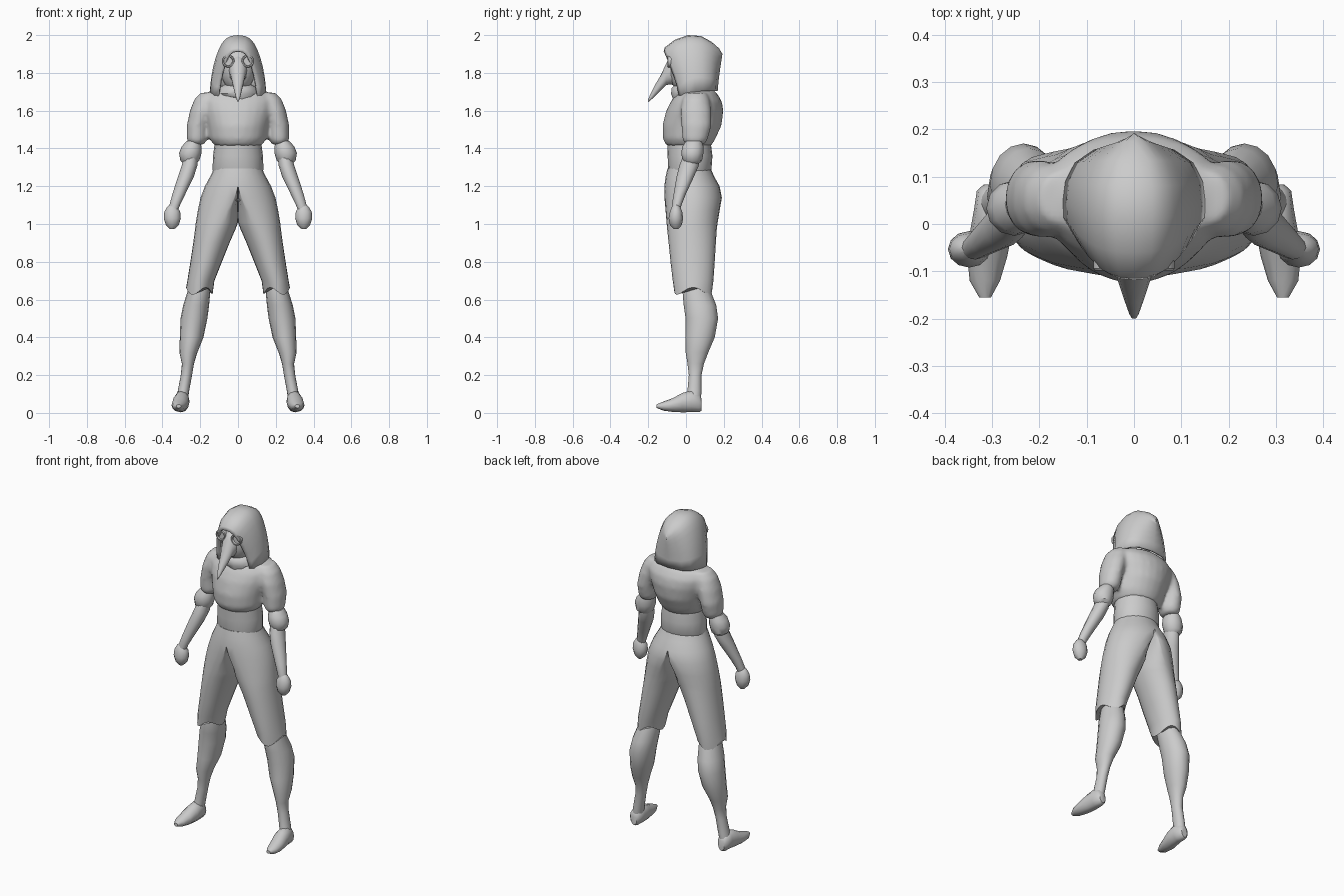
import bpy, bmesh, math
from mathutils import Vector

grey = bpy.data.materials.new("plain grey")
grey.diffuse_color = (0.6, 0.6, 0.6, 1)


def finish(name, bm, mirror=False, angle=40, fuse=False):
    """Turn a bmesh into a smooth-shaded object, mirrored across x if asked."""
    bmesh.ops.remove_doubles(bm, verts=bm.verts, dist=1e-4)
    inner = [f for f in bm.faces if mirror and all(abs(v.co.x) < 1e-4 for v in f.verts)]
    bmesh.ops.delete(bm, geom=inner, context='FACES')
    bmesh.ops.recalc_face_normals(bm, faces=bm.faces)
    me = bpy.data.meshes.new(name)
    bm.to_mesh(me)
    bm.free()
    me.materials.append(grey)
    ob = bpy.data.objects.new(name, me)
    bpy.context.collection.objects.link(ob)
    bpy.context.view_layer.objects.active = ob
    ob.select_set(True)
    bpy.ops.object.shade_smooth_by_angle(angle=math.radians(angle))
    ob.select_set(False)
    if mirror:
        ob.modifiers.new("mirror", 'MIRROR').merge_threshold = 0.001
    if fuse:
        rm = ob.modifiers.new("fuse", 'REMESH')
        rm.mode, rm.voxel_size, rm.use_smooth_shade = 'VOXEL', 0.012, True
        sm = ob.modifiers.new("relax", 'SMOOTH')
        sm.factor, sm.iterations = 0.5, 5
    return ob


def loft(bm, rings, axis='z', n=16, jag=0.0):
    """Rings are (level, u0, u1, v0, v1[, u centre]); u is x, v is y (axis z) or z (axis y)."""
    loops = []
    for i, (a, u0, u1, v0, v1, *c) in enumerate(rings):
        cu = c[0] if c else (u0 + u1) / 2
        cv, rv = (v0 + v1) / 2, (v1 - v0) / 2
        loop = []
        for k in range(n):
            t = 2 * math.pi * k / n
            co, si = math.cos(t), math.sin(t)
            u = cu + co * ((u1 - cu) if co > 0 else (cu - u0))
            v = cv + rv * si
            lift = jag * math.cos(3 * t) if i == 0 else 0
            loop.append(bm.verts.new((u, v, a + lift) if axis == 'z' else (u, a, v)))
        loops.append(loop)
    for p, q in zip(loops, loops[1:]):
        for k in range(n):
            j = (k + 1) % n
            bm.faces.new((p[k], p[j], q[j], q[k]))
    bm.faces.new(loops[0])
    bm.faces.new(loops[-1])


def part(name, rings, **kw):
    bm = bmesh.new()
    loft(bm, rings, kw.pop("axis", 'z'), kw.pop("n", 16), kw.pop("jag", 0.0))
    return finish(name, bm, **kw)


# Shirt: chest with puffed sleeves fused into one skin
bm = bmesh.new()
loft(bm, [(1.415, -.125, .125, -.105, .135), (1.45, -.15, .15, -.122, .155),
          (1.52, -.165, .165, -.125, .188), (1.60, -.19, .19, -.105, .198),
          (1.65, -.20, .20, -.08, .19), (1.69, -.18, .18, -.05, .165),
          (1.715, -.11, .11, -.035, .14)], n=24)
for s in (-1, 1):
    loft(bm, [(z, *sorted((s * a, s * b)), y0, y1) for z, a, b, y0, y1 in (
        (1.42, .18, .255, .0, .095), (1.445, .163, .272, -.02, .115),
        (1.52, .155, .272, -.025, .135), (1.60, .13, .255, -.03, .135),
        (1.66, .10, .232, -.02, .125), (1.695, .10, .20, .0, .11))])
finish("shirt", bm, fuse=True)

# Waist band
part("waist_band", [(1.265, -.128, .128, -.088, .125), (1.29, -.135, .135, -.095, .135),
                    (1.36, -.132, .132, -.097, .14), (1.44, -.122, .122, -.1, .13)], n=20, jag=.008)

# Trousers: half hips running into one leg, mirrored
part("trousers", [
    (.645, .135, .275, -.062, .138), (.70, .125, .268, -.07, .145),
    (.80, .085, .252, -.082, .152), (.90, .045, .237, -.092, .158),
    (.975, .012, .227, -.10, .163, .11), (1.01, 0, .223, -.103, .168, .09),
    (1.07, 0, .213, -.108, .178, .06), (1.14, 0, .198, -.114, .19, .02),
    (1.20, 0, .175, -.115, .178, 0), (1.25, 0, .148, -.108, .15, 0),
    (1.295, 0, .126, -.098, .13, 0)], n=24, jag=.02, mirror=True)

# Lower legs with a full calf
part("lower_leg", [
    (.05, .268, .332, .0, .078), (.12, .258, .318, .008, .082), (.20, .243, .303, .015, .082),
    (.26, .233, .297, .008, .095), (.32, .215, .31, -.002, .118), (.40, .183, .308, -.003, .152),
    (.50, .162, .304, -.002, .17), (.57, .153, .29, -.012, .16), (.66, .145, .262, -.02, .125),
    (.72, .15, .25, -.01, .11)], mirror=True)

# Feet
part("foot", [
    (.083, .277, .318, .012, .075), (.07, .265, .332, .004, .10), (.03, .257, .338, .004, .12),
    (-.02, .258, .347, .003, .105), (-.07, .268, .352, .005, .078), (-.12, .283, .347, .012, .06),
    (-.155, .302, .327, .026, .045)], axis='y', n=12, mirror=True)

# Sleeve cuffs, forearms and mitten hands
part("cuff", [
    (1.318, .222, .285, .0, .065), (1.335, .205, .305, -.018, .085), (1.375, .193, .312, -.025, .092),
    (1.41, .193, .298, -.02, .093), (1.44, .20, .272, .0, .085)], n=12, mirror=True)
part("forearm", [
    (1.06, .322, .368, -.075, -.035), (1.10, .307, .363, -.075, -.024), (1.16, .278, .347, -.065, .0),
    (1.25, .234, .318, -.05, .042), (1.31, .215, .298, -.035, .068), (1.36, .21, .285, -.015, .07)],
     n=12, mirror=True)
part("hand", [
    (.973, .337, .36, -.065, -.04), (.995, .313, .382, -.085, -.022), (1.03, .303, .393, -.092, -.015),
    (1.065, .306, .39, -.085, -.02), (1.09, .322, .375, -.075, -.03), (1.103, .336, .36, -.063, -.042)],
     n=12, mirror=True)

# Neck, and a loose scarf round it
part("neck", [(1.65, -.07, .07, -.05, .10), (1.78, -.06, .06, -.05, .08)], n=12)
part("scarf", [(1.665, -.10, .10, -.07, .13), (1.69, -.115, .115, -.082, .14),
               (1.72, -.10, .10, -.078, .13), (1.74, -.07, .07, -.055, .10)], n=14, jag=.012)

# Masked face
bm = bmesh.new()
bmesh.ops.create_uvsphere(bm, u_segments=20, v_segments=12, radius=1)
for v in bm.verts:
    v.co = Vector((v.co.x * .092, v.co.y * .095, v.co.z * .125 + 1.82))
finish("mask", bm)

# Long drooping beak
part("beak", [
    (-.05, -.055, .055, 1.73, 1.90), (-.085, -.046, .046, 1.74, 1.885), (-.105, -.039, .039, 1.735, 1.85),
    (-.135, -.029, .029, 1.705, 1.785), (-.165, -.019, .019, 1.675, 1.735),
    (-.19, -.010, .010, 1.653, 1.685), (-.20, -.004, .004, 1.645, 1.66)], axis='y', n=12)

# Round goggles: raised rim and a recessed lens
def disc(y, r):
    return (y, .052 - r, .052 + r, 1.862 - r, 1.862 + r)
part("goggles", [disc(-.05, .034), disc(-.094, .034), disc(-.098, .031), disc(-.098, .025),
                 disc(-.088, .023)], axis='y', mirror=True, angle=30)

# Hood: arches from the face opening back to the peaked rear
# (y top, y bottom, z top, z bottom, half width at crown, half width at hem)
arches = [(-.118, -.035, 1.915, 1.665, .088, .105), (-.112, -.02, 1.935, 1.66, .108, .13),
          (-.06, .015, 1.975, 1.69, .128, .15), (.01, .05, 2.0, 1.70, .133, .15),
          (.08, .09, 1.995, 1.705, .128, .145), (.135, .13, 1.965, 1.705, .105, .125),
          (.175, .157, 1.93, 1.705, .06, .085), (.193, .168, 1.90, 1.705, 0, 0)]
bm = bmesh.new()
rows = []
for yt, yb, zt, zb, wt, wb in arches:
    row = []
    for k in range(17):
        t = math.pi * k / 16
        h = math.sin(t) ** 0.85                      # height fraction, hem to crown
        w = wb + (wt - wb) * min(1, h * 1.4)
        c = math.cos(t)
        x = w * math.copysign(abs(c) ** 0.75, c)
        row.append(bm.verts.new((x, yb + (yt - yb) * h ** 1.3, zb + (zt - zb) * h)))
    rows.append(row)
for p, q in zip(rows, rows[1:]):
    for k in range(16):
        bm.faces.new((p[k], p[k + 1], q[k + 1], q[k]))
hood = finish("hood", bm, angle=50)
cloth = hood.modifiers.new("cloth", 'SOLIDIFY')
cloth.thickness, cloth.offset = 0.012, -1
